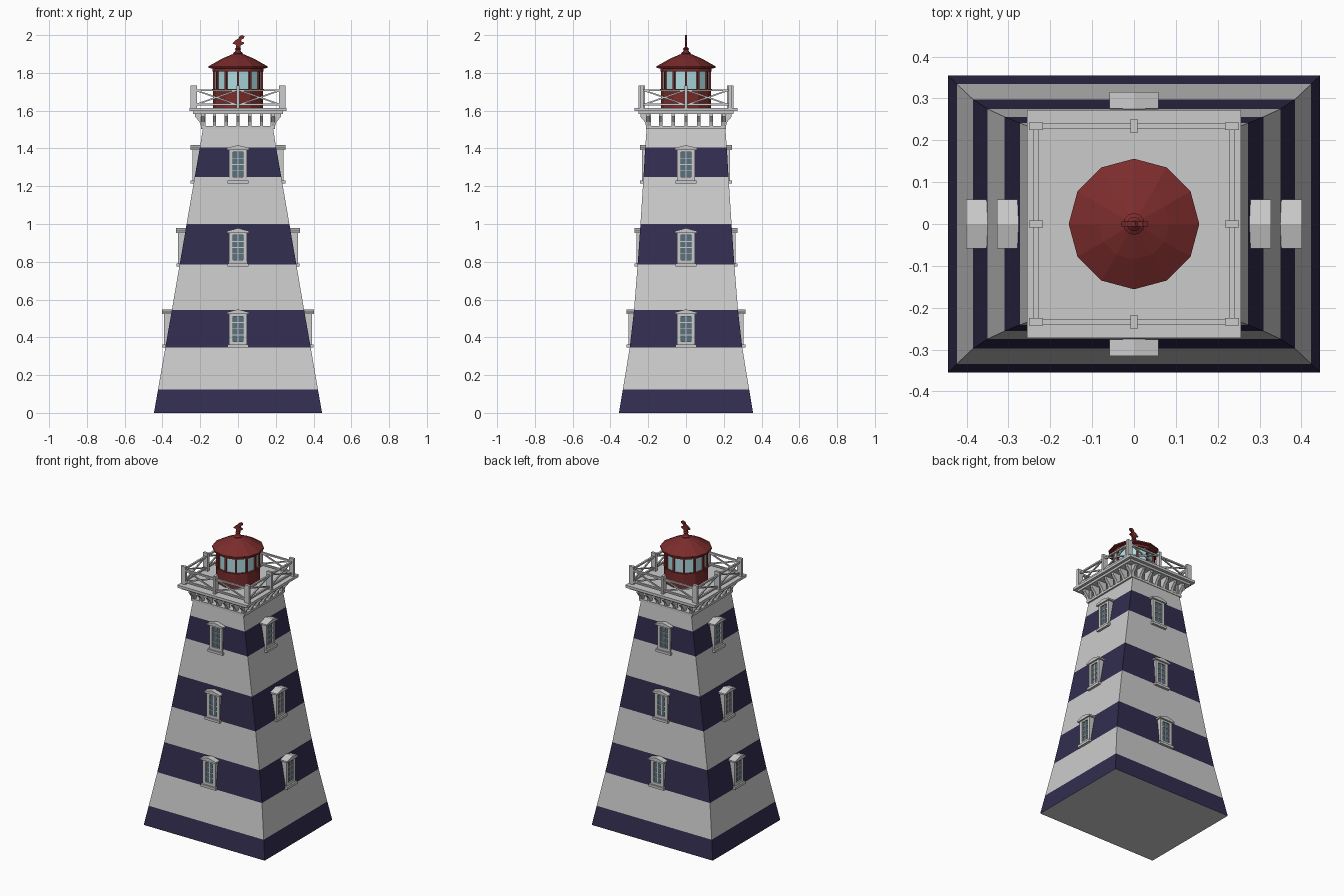
import bpy, bmesh
from math import pi, sin, cos
from mathutils import Matrix, Vector

if "Cube" in bpy.data.objects:
    bpy.data.objects.remove(bpy.data.objects["Cube"])


def mat(name, rgb):
    m = bpy.data.materials.new(name)
    m.diffuse_color = (*rgb, 1)
    m.use_nodes = True
    m.node_tree.nodes["Principled BSDF"].inputs["Base Color"].default_value = m.diffuse_color
    return m


NAVY = mat("navy", (.031, .026, .077))
WHITE = mat("pale_grey", (.8, .8, .8))
RED = mat("dark_red", (.2, .025, .025))
LAMP = mat("lantern_glass", (.42, .72, .75))
PANE = mat("window_glass", (.1, .17, .22))


def finish(name, bm, *mats):
    bmesh.ops.recalc_face_normals(bm, faces=bm.faces)
    me = bpy.data.meshes.new(name)
    bm.to_mesh(me)
    bm.free()
    for m in mats:
        me.materials.append(m)
    ob = bpy.data.objects.new(name, me)
    bpy.context.collection.objects.link(ob)
    return ob


def box(bm, x, y, z, M=Matrix()):
    """Axis box from (min, max) pairs, moved by M."""
    c = Vector([(a + b) / 2 for a, b in (x, y, z)])
    s = [abs(b - a) for a, b in (x, y, z)]
    bmesh.ops.create_cube(bm, size=1, matrix=M @ Matrix.Translation(c) @ Matrix.Diagonal((*s, 1)))


def bar(bm, a, b, w):
    a, b = Vector(a), Vector(b)
    q = (b - a).to_track_quat('Z', 'Y').to_matrix().to_4x4()
    bmesh.ops.create_cube(bm, size=1, matrix=Matrix.Translation((a + b) / 2) @ q
                          @ Matrix.Diagonal((w, w, (b - a).length, 1)))


def prism(bm, pts, vec, M=Matrix()):
    f = bm.faces.new([bm.verts.new(M @ Vector(p)) for p in pts])
    new = bmesh.ops.extrude_face_region(bm, geom=[f], use_keep_orig=True)["geom"]
    off = M.to_3x3() @ Vector(vec)
    for v in new:
        if isinstance(v, bmesh.types.BMVert):
            v.co += off


def lathe(name, prof, n, m):
    bm = bmesh.new()
    rings = [[bm.verts.new((r * cos(2 * pi * i / n), r * sin(2 * pi * i / n), z)) for i in range(n)]
             for r, z in prof]
    for a, b in zip(rings, rings[1:]):
        for i in range(n):
            bm.faces.new((a[i], a[(i + 1) % n], b[(i + 1) % n], b[i]))
    bm.faces.new(rings[0])
    bm.faces.new(rings[-1])
    return finish(name, bm, m)


# striped tapering tower: (z, half x, half y)
LEVELS = [(0, .445, .355), (.125, .423, .334), (.345, .385, .298), (.545, .35, .275), (.785, .309, .256),
          (1.0, .272, .241), (1.25, .229, .225), (1.405, .202, .216), (1.51, .185, .208)]


def wall(z, axis):
    for a, b in zip(LEVELS, LEVELS[1:]):
        if a[0] <= z <= b[0]:
            t = (z - a[0]) / (b[0] - a[0])
            return a[axis] + t * (b[axis] - a[axis])
    return LEVELS[-1][axis]


bm = bmesh.new()
rings = [[bm.verts.new((sx * x, sy * y, z)) for sx, sy in ((-1, -1), (1, -1), (1, 1), (-1, 1))]
         for z, x, y in LEVELS]
for k, (a, b) in enumerate(zip(rings, rings[1:])):
    for i in range(4):
        f = bm.faces.new((a[i], a[(i + 1) % 4], b[(i + 1) % 4], b[i]))
        f.material_index = 1 - k % 2
bm.faces.new(rings[0])
bm.faces.new(rings[-1])
finish("tower", bm, WHITE, NAVY)

SIDES = [Matrix.Rotation(k * pi / 2, 4, 'Z') for k in range(4)]
SIDE_NAMES = ("front", "right", "back", "left")

# windows, three on every side; local -y points out of the wall
for k, M in enumerate(SIDES):
    axis = 2 if k % 2 == 0 else 1
    for n, z in enumerate((.345, .775, 1.215)):
        out = -wall(z, axis) - .006
        back = -wall(z + .2, axis) + .004
        bm = bmesh.new()
        for s in (-1, 1):
            box(bm, (s * .027, s * .047), (out, back), (z + .012, z + .182), M)
        box(bm, (-.055, .055), (out - .01, back), (z, z + .016), M)
        box(bm, (-.03, .03), (out, back), (z + .016, z + .034), M)
        box(bm, (-.03, .03), (out, back), (z + .166, z + .182), M)
        prism(bm, [(-.058, out - .011, z + .178), (.058, out - .011, z + .178), (.058, out - .011, z + .188),
                   (0, out - .011, z + .203), (-.058, out - .011, z + .188)], (0, back - out + .011, 0), M)
        box(bm, (-.003, .003), (out + .004, back), (z + .03, z + .17), M)
        for i in (1, 2, 3):
            zz = z + .034 + .033 * i
            box(bm, (-.028, .028), (out + .004, back), (zz - .002, zz + .002), M)
        finish(f"window_frame_{SIDE_NAMES[k]}_{n + 1}", bm)
        bm = bmesh.new()
        box(bm, (-.028, .028), (out + .008, back), (z + .03, z + .17), M)
        finish(f"window_glass_{SIDE_NAMES[k]}_{n + 1}", bm, PANE)

# gallery floor, cornice and collar
bm = bmesh.new()
for x, y, z0, z1 in ((.197, .212, 1.503, 1.518), (.238, .252, 1.583, 1.597), (.256, .272, 1.597, 1.614)):
    box(bm, (-x, x), (-y, y), (z0, z1))
finish("gallery_floor", bm)

# brackets under the gallery
bm = bmesh.new()
for k, M in enumerate(SIDES):
    half, d = (.187, .208) if k % 2 == 0 else (.2, .193)
    for i in range(7):
        x = -half + 2 * half * i / 6
        prism(bm, [(x - .009, -d + .022, 1.516), (x - .009, -d - .002, 1.516), (x - .009, -d - .01, 1.54),
                   (x - .009, -d - .034, 1.568), (x - .009, -d - .034, 1.585), (x - .009, -d + .022, 1.585)],
              (.018, 0, 0), M)
finish("gallery_brackets", bm)

# railing posts
bm = bmesh.new()
P = .234
for sx in (-1, 1):
    for sy in (-1, 1):
        x, y = sx * P, sy * P
        box(bm, (x - .017, x + .017), (y - .009, y + .009), (1.612, 1.732))
for M in SIDES:
    box(bm, (-.008, .008), (-P - .017, -P + .017), (1.612, 1.732), M)
finish("railing_posts", bm)

# rails and crossed braces
bm = bmesh.new()
for M in SIDES:
    for z in (1.632, 1.708):
        box(bm, (-P, P), (-P - .006, -P + .006), (z - .005, z + .005), M)
    for s in (-1, 1):
        for z0, z1 in ((1.632, 1.708), (1.708, 1.632)):
            bar(bm, M @ Vector((s * .006, -P, z0)), M @ Vector((s * (P - .01), -P, z1)), .008)
finish("railing_bars", bm)

# lantern room
lathe("lantern_base", [(.133, 1.612), (.133, 1.705), (.137, 1.705), (.137, 1.715), (.12, 1.715)], 12, RED)
lathe("lantern_glass", [(.124, 1.712), (.124, 1.815)], 12, LAMP)
lathe("lantern_top_band", [(.122, 1.808), (.134, 1.808), (.134, 1.83), (.122, 1.83)], 12, RED)
bm = bmesh.new()
for i in range(12):
    box(bm, (.119, .132), (-.006, .006), (1.712, 1.812), Matrix.Rotation(i * pi / 6, 4, 'Z'))
finish("lantern_mullions", bm, RED)
lathe("lantern_roof", [(.13, 1.822), (.156, 1.826), (.156, 1.835), (.085, 1.875), (.022, 1.902)], 12, RED)

# roof finial with flat vane
lathe("roof_finial", [(.024, 1.898), (.026, 1.905), (.016, 1.912), (.012, 1.922), (.017, 1.928), (.008, 1.936)],
      12, RED)
bm = bmesh.new()
prism(bm, [(-.01, -.006, 1.925), (.012, -.006, 1.925), (.014, -.006, 1.945), (.034, -.006, 1.955),
           (.03, -.006, 1.962), (.016, -.006, 1.966), (.018, -.006, 1.976), (.032, -.006, 1.984),
           (.034, -.006, 1.995), (.022, -.006, 2.0), (.008, -.006, 1.994), (.004, -.006, 1.983),
           (-.014, -.006, 1.972), (-.03, -.006, 1.955), (-.012, -.006, 1.95)], (0, .012, 0))
finish("roof_vane", bm, RED)
